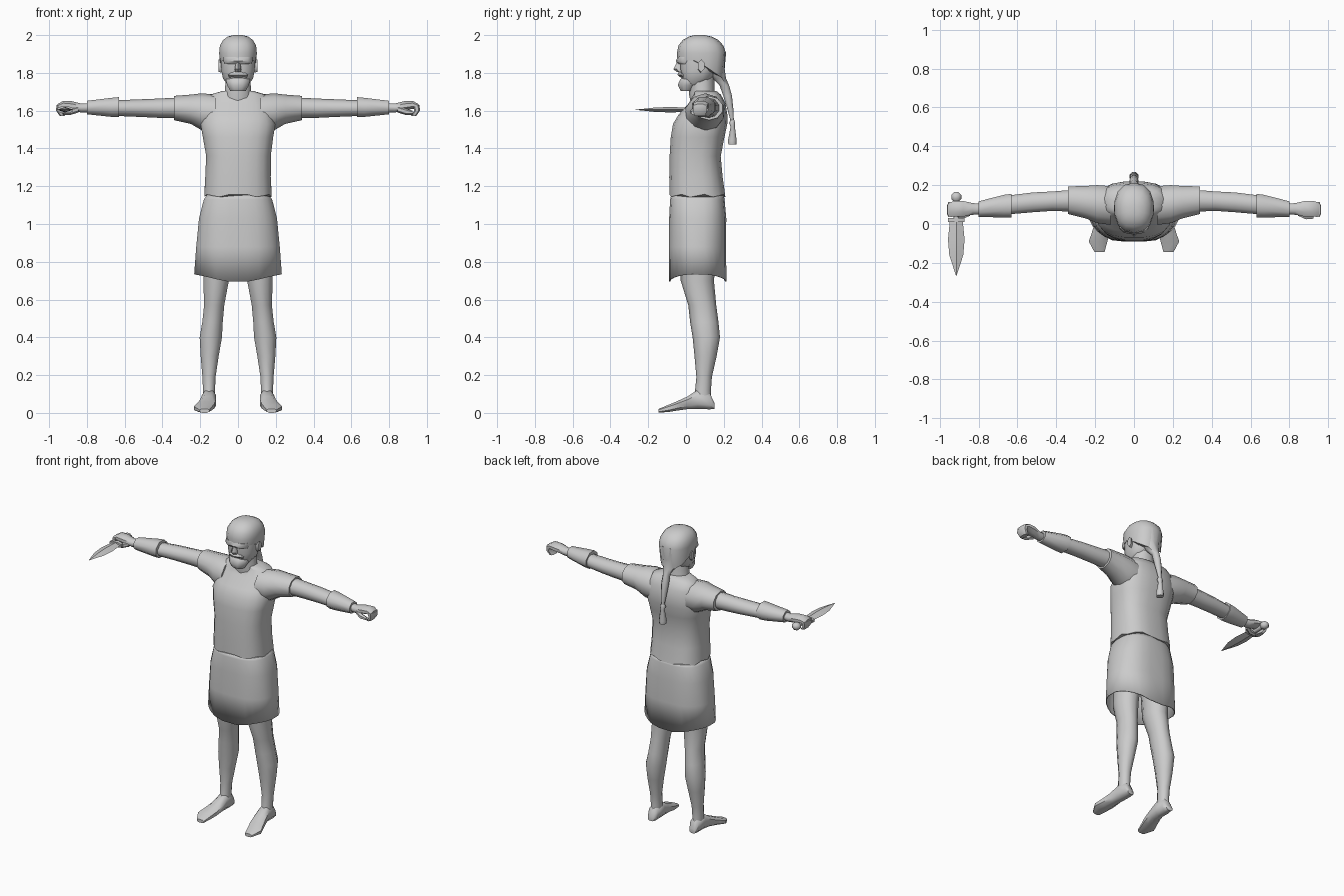
import bpy, bmesh, math

skin = bpy.data.materials.new("plain grey")
skin.diffuse_color = (0.6, 0.6, 0.6, 1)


def loft(name, axis, rows, n=12, power=1.0, warp=None, side=1, caps=True, angle=50):
    """Skin rounded cross-sections; each row is (position, a min, a max, b min, b max)."""
    bm = bmesh.new()
    rings = []
    for t, a0, a1, b0, b1 in rows:
        ring = []
        for i in range(n):
            ang = 2 * math.pi * (i + 0.5) / n
            c, s = math.cos(ang), math.sin(ang)
            c = math.copysign(abs(c) ** power, c)
            s = math.copysign(abs(s) ** power, s)
            a = (a0 + a1) / 2 + (a1 - a0) / 2 * c
            b = (b0 + b1) / 2 + (b1 - b0) / 2 * s
            x, y, z = {"x": (t, a, b), "y": (a, t, b), "z": (a, b, t)}[axis]
            if warp:
                x, y, z = warp(x, y, z)
            ring.append(bm.verts.new((x * side, y, z)))
        rings.append(ring)
    for r, q in zip(rings, rings[1:]):
        for i in range(n):
            j = (i + 1) % n
            bm.faces.new((r[i], r[j], q[j], q[i]))
    if caps:
        bm.faces.new(rings[0])
        bm.faces.new(rings[-1])
    bmesh.ops.recalc_face_normals(bm, faces=bm.faces)
    mesh = bpy.data.meshes.new(name)
    bm.to_mesh(mesh)
    bm.free()
    mesh.materials.append(skin)
    ob = bpy.data.objects.new(name, mesh)
    bpy.context.collection.objects.link(ob)
    bpy.ops.object.select_all(action="DESELECT")
    ob.select_set(True)
    bpy.context.view_layer.objects.active = ob
    bpy.ops.object.shade_smooth_by_angle(angle=math.radians(angle))
    return ob


# Vest with a gently scalloped lower edge
def scallop(x, y, z):
    if z < 1.16:
        z += 0.008 * math.sin(9 * math.atan2(y - 0.06, x))
    return x, y, z


loft("vest", "z", [
    (1.15, -.18, .18, -.09, .21), (1.25, -.175, .175, -.09, .195),
    (1.36, -.17, .175, -.088, .185), (1.46, -.188, .188, -.082, .205),
    (1.53, -.2, .2, -.07, .22), (1.58, -.188, .188, -.04, .22),
    (1.64, -.172, .172, .015, .21), (1.685, -.15, .15, .04, .185),
    (1.705, -.08, .08, .04, .16)], n=20, power=.75, warp=scallop)


# Open skirt, flaring into folds and dipping at front and back
def fold(x, y, z):
    k = max(0, (1.1 - z) / 0.38)
    ang = math.atan2(y - 0.06, x)
    f = 1 + 0.03 * k * math.cos(6 * ang)
    if z < 0.75:
        z -= 0.045 * abs(math.sin(ang)) ** 2
    return x * f, 0.06 + (y - 0.06) * f, z


skirt = loft("skirt", "z", [
    (1.155, -.165, .165, -.08, .2), (1.13, -.182, .182, -.085, .205),
    (1.03, -.207, .207, -.09, .214), (.88, -.22, .22, -.09, .213),
    (.735, -.229, .229, -.09, .213)], n=24, power=.75, warp=fold, caps=False)
shell = skirt.modifiers.new("thickness", "SOLIDIFY")
shell.thickness = 0.006

# Neck and face
loft("neck", "z", [(1.62, -.09, .09, .03, .17), (1.69, -.075, .075, .015, .15),
                   (1.8, -.065, .065, .02, .15)], n=10)
loft("face", "z", [
    (1.735, -.055, .055, -.01, .1), (1.77, -.082, .082, -.025, .14),
    (1.81, -.09, .09, -.03, .16), (1.86, -.093, .093, -.035, .18),
    (1.93, -.09, .09, -.03, .18)], n=12, power=.8)
loft("beard", "z", [(1.705, -.045, .045, -.03, .03), (1.735, -.062, .062, -.048, .06),
                    (1.765, -.07, .07, -.035, .07), (1.785, -.06, .06, -.015, .07)], n=8)
loft("moustache", "z", [(1.775, -.055, .055, -.028, .03), (1.79, -.06, .06, -.045, .03),
                        (1.81, -.03, .03, -.036, .03)], n=6)
loft("nose", "z", [(1.805, -.018, .018, -.05, 0), (1.82, -.02, .02, -.066, 0),
                   (1.865, -.011, .011, -.045, 0)], n=6)
loft("brow", "z", [(1.848, -.075, .075, -.042, .05), (1.862, -.08, .08, -.054, .05),
                   (1.885, -.08, .08, -.045, .05)], n=10, power=.8)


# Head wrap, lower at the back, ending in a knotted tail
def drop(x, y, z):
    return x, y, z - (0.7 * max(0, y - 0.06) if z < 1.88 else 0)


loft("head_wrap", "z", [
    (1.865, -.096, .096, -.045, .2), (1.905, -.102, .102, -.048, .212),
    (1.945, -.098, .098, -.04, .198), (1.975, -.08, .08, -.016, .17),
    (1.992, -.055, .055, .015, .135), (2.0, -.025, .025, .045, .1)],
    n=14, power=.85, warp=drop)
loft("wrap_tail", "z", [
    (1.91, -.08, .08, .07, .212), (1.83, -.07, .07, .09, .208),
    (1.77, -.04, .04, .14, .215), (1.735, -.022, .022, .175, .23),
    (1.68, -.024, .024, .195, .245), (1.6, -.018, .018, .22, .253),
    (1.545, -.01, .01, .235, .254)], n=8)
loft("tail_tassel", "z", [
    (1.55, -.012, .012, .233, .257), (1.535, -.02, .02, .227, .262),
    (1.515, -.013, .013, .235, .26), (1.44, -.025, .025, .22, .27),
    (1.42, -.022, .022, .223, .268)], n=8)

for side, label in ((1, "left"), (-1, "right")):
    # Ear
    loft(label + "_ear", "x", [(.08, .06, .09, 1.8, 1.86), (.104, .062, .1, 1.805, 1.872)],
         n=6, side=side)
    # Sleeve, arm and forearm cuff
    loft(label + "_sleeve", "x", [
        (.12, -.01, .2, 1.48, 1.685), (.19, .0, .205, 1.495, 1.692),
        (.25, .025, .2, 1.53, 1.685), (.34, .048, .197, 1.55, 1.678)], n=10, side=side)
    loft(label + "_arm", "x", [
        (.3, .06, .18, 1.56, 1.67), (.42, .065, .17, 1.562, 1.664),
        (.52, .058, .165, 1.567, 1.66), (.64, .048, .15, 1.572, 1.655)], n=10, side=side)
    loft(label + "_cuff", "x", [
        (.63, .028, .16, 1.562, 1.676), (.67, .028, .155, 1.563, 1.672),
        (.8, .034, .12, 1.578, 1.655)], n=8, side=side)
    # Hand: palm, curled fingers and thumb
    loft(label + "_palm", "x", [
        (.78, .048, .106, 1.59, 1.642), (.83, .045, .11, 1.588, 1.64),
        (.88, .035, .122, 1.6, 1.652), (.925, .035, .122, 1.608, 1.654),
        (.955, .038, .112, 1.608, 1.636)], n=8, side=side)
    loft(label + "_fingers", "z", [
        (1.63, .925, .962, .035, .115), (1.6, .932, .964, .035, .113),
        (1.573, .915, .945, .042, .105)], n=8, power=.7, side=side)
    loft(label + "_thumb", "x", [
        (.845, .04, .075, 1.59, 1.625), (.885, .022, .055, 1.578, 1.612),
        (.925, .026, .05, 1.578, 1.6)], n=6, side=side)
    # Leg and outward pointing foot
    loft(label + "_leg", "z", [
        (.95, .02, .19, -.03, .17), (.7, .045, .187, -.028, .148),
        (.57, .07, .182, .012, .16), (.48, .078, .192, .022, .172),
        (.4, .082, .206, .035, .18), (.3, .1, .2, .045, .162),
        (.19, .117, .19, .055, .137), (.12, .12, .187, .048, .132),
        (.05, .122, .187, .04, .135)], n=10, side=side)
    loft(label + "_foot", "y", [
        (.152, .13, .178, .02, .05), (.125, .118, .188, .016, .11),
        (.06, .115, .192, .018, .125), (.01, .115, .203, .018, .09),
        (-.05, .122, .222, .01, .062), (-.09, .134, .236, .004, .045),
        (-.145, .15, .205, .0, .022)], n=8, power=.8, side=side)

# Dagger held in the right hand
loft("dagger_grip", "y", [(.13, -.93, -.9, 1.59, 1.62), (.01, -.93, -.9, 1.59, 1.62)], n=8)
loft("dagger_pommel", "y", [(.165, -.927, -.903, 1.593, 1.617), (.15, -.943, -.887, 1.58, 1.63),
                            (.13, -.943, -.887, 1.58, 1.63), (.115, -.93, -.9, 1.59, 1.62)], n=8)
loft("dagger_guard", "y", [(.03, -.96, -.87, 1.588, 1.622), (.01, -.96, -.87, 1.588, 1.622)],
     n=8, power=.7)


# Diamond section blade (four corners turned onto the width and thickness axes)
def diamond(x, y, z):
    dx, dz = (x + .915) / .045, (z - 1.605) / .015
    return -.915 + (dx - dz) * .0318, y, 1.605 + (dx + dz) * .0106


def blade_row(y, f):
    return (y, -.915 - .045 * f, -.915 + .045 * f, 1.605 - .015 * f, 1.605 + .015 * f)


loft("dagger_blade", "y", [blade_row(.01, .75), blade_row(-.08, .95), blade_row(-.16, .8),
                           blade_row(-.267, .03)], n=4, warp=diamond, angle=15)
